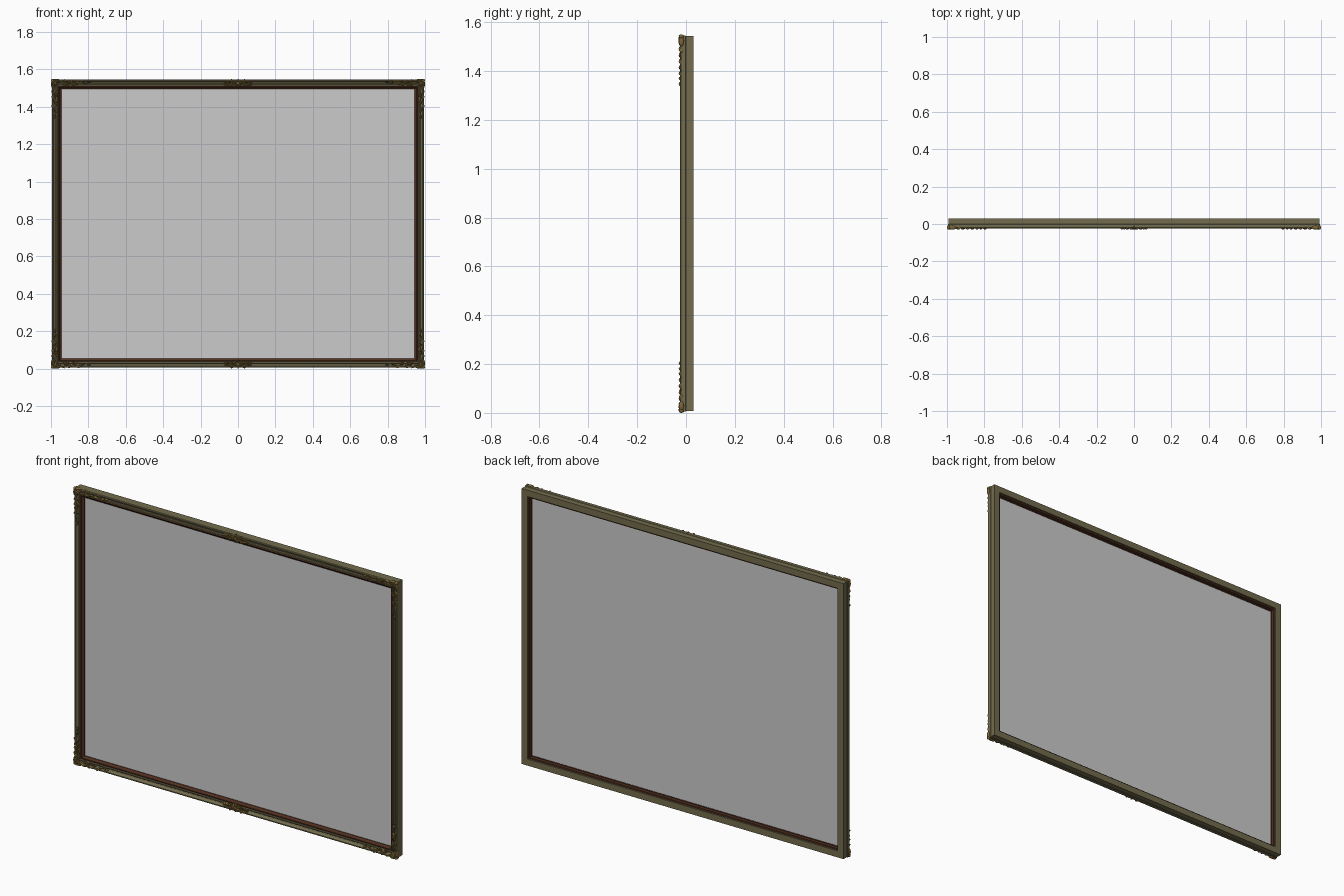
import bpy, bmesh
from math import sin, cos, pi, atan2, radians
from mathutils import Matrix, Vector

if "Cube" in bpy.data.objects:
    bpy.data.objects.remove(bpy.data.objects["Cube"])

HW, HH, ZC = 0.995, 0.77, 0.775      # frame half width, half height, centre height
OW, OH = 1.0, 0.775                  # outer limit of the ornaments


def material(name, rgb):
    m = bpy.data.materials.new(name)
    m.diffuse_color = (*rgb, 1)
    m.use_nodes = True
    m.node_tree.nodes["Principled BSDF"].inputs["Base Color"].default_value = m.diffuse_color
    return m


OLIVE = material("olive_gilt", (0.17, 0.15, 0.075))
BROWN = material("red_brown", (0.085, 0.03, 0.015))
GOLD = material("dark_gold", (0.2, 0.13, 0.035))


def add_mesh(name, bm, mat=None):
    me = bpy.data.meshes.new(name)
    bmesh.ops.recalc_face_normals(bm, faces=bm.faces)
    bm.to_mesh(me)
    bm.free()
    ob = bpy.data.objects.new(name, me)
    ob.location.z = ZC
    bpy.context.collection.objects.link(ob)
    if mat:
        me.materials.append(mat)
    return ob


def mitred_ring(name, profile, mat):
    """Sweep a closed (inset, y) profile around the rectangle."""
    bm = bmesh.new()
    rings = [[bm.verts.new((sx * (HW - d), y, sz * (HH - d)))
              for sx, sz in ((-1, -1), (1, -1), (1, 1), (-1, 1))] for d, y in profile]
    for i, a in enumerate(rings):
        b = rings[(i + 1) % len(rings)]
        for k in range(4):
            bm.faces.new((a[k], a[(k + 1) % 4], b[(k + 1) % 4], b[k]))
    return add_mesh(name, bm, mat)


def mirror(ob):
    m = ob.modifiers.new("mirror", 'MIRROR')
    m.use_axis = (True, False, True)
    m.use_bisect_axis = (False, False, False)
    m.use_mirror_merge = False
    for p in ob.data.polygons:
        p.use_smooth = True


def leaf(bm, pos, direction, length, width, y=-0.019, depth=0.011):
    """Flattened, pointed bead lying on the frame face."""
    a = -atan2(direction[1], direction[0])
    mat = (Matrix.Translation((pos[0], y, pos[1])) @ Matrix.Rotation(a, 4, 'Y')
           @ Matrix.Diagonal((length / 2, depth, width / 2, 1))
           @ Matrix.Rotation(radians(90), 4, 'Y'))
    bmesh.ops.create_uvsphere(bm, u_segments=10, v_segments=6, radius=1, matrix=mat)


def scrolls(name, paths, radius=0.003, y=-0.022):
    """Thin tubes along x-z paths, turned into one mirrored mesh."""
    cu = bpy.data.curves.new(name, 'CURVE')
    cu.dimensions = '3D'
    cu.bevel_depth, cu.bevel_resolution, cu.use_fill_caps = radius, 1, True
    for path in paths:
        sp = cu.splines.new('POLY')
        sp.points.add(len(path) - 1)
        for p, (x, z) in zip(sp.points, path):
            p.co = (x, y, z, 1)
    tmp = bpy.data.objects.new(name + "_path", cu)
    bpy.context.collection.objects.link(tmp)
    bpy.context.view_layer.update()
    bm = bmesh.new()
    me = tmp.to_mesh()
    bm.from_mesh(me)
    tmp.to_mesh_clear()
    bpy.data.objects.remove(tmp)
    mirror(add_mesh(name, bm, GOLD))


def spiral(c, r, start, turns=1.4, n=18):
    return [(c[0] + r * (1 - 0.75 * i / n) * cos(start + turns * 2 * pi * i / n),
             c[1] + r * (1 - 0.75 * i / n) * sin(start + turns * 2 * pi * i / n))
            for i in range(n + 1)]


# Outer moulding with stepped front
mitred_ring("frame_moulding", [
    (0.002, 0.03), (0.002, 0.0), (0.0, -0.002), (0.0, -0.02), (0.003, -0.024),
    (0.008, -0.024), (0.010, -0.018), (0.014, -0.013), (0.020, -0.011), (0.024, -0.014),
    (0.025, -0.019), (0.030, -0.019), (0.032, -0.013), (0.037, -0.012), (0.038, 0.03)], OLIVE)

# Brown inner liner
mitred_ring("inner_liner", [
    (0.032, -0.012), (0.037, -0.015), (0.040, -0.014), (0.042, -0.009), (0.050, -0.003),
    (0.050, 0.004), (0.046, 0.004), (0.046, 0.022), (0.034, 0.022)], BROWN)

# Flat picture panel
bm = bmesh.new()
w, h = HW - 0.047, HH - 0.047
bm.faces.new([bm.verts.new((x, 0.001, z)) for x, z in ((-w, -h), (w, -h), (w, h), (-w, h))])
add_mesh("picture_panel", bm)


# Corner ornaments: two leafy arms and a shell
def corner(u, v, swap):
    return (OW - v, OH - u) if swap else (OW - u, OH - v)


bm, paths = bmesh.new(), []
for swap in (False, True):
    paths.append([corner(u, 0.02 + 0.008 * sin(u * 75), swap)
                  for u in [0.035 + 0.165 * i / 30 for i in range(31)]])
    for i, u in enumerate((0.06, 0.085, 0.11, 0.135, 0.16, 0.18)):
        side = 1 if i % 2 else -1
        s = 1 - 0.08 * i
        a, b = corner(0, 0, swap), corner(1, 0.55 * side, swap)
        leaf(bm, corner(u, 0.02 + side * 0.009 * s, swap), (b[0] - a[0], b[1] - a[1]),
             0.032 * s, 0.010 * s)
        if i < 4:
            paths.append([corner(p, q, swap) for p, q in
                          spiral((u + 0.012, 0.021 - side * 0.010), 0.009 * s, i)])
    tip = corner(0.203, 0.02, swap)
    leaf(bm, tip, (0, 1) if swap else (1, 0), 0.02, 0.008)
for deg in (0, 22, 45, 68, 90):
    d = Vector((cos(radians(deg)), sin(radians(deg))))
    p = corner(0.006 + 0.022 * d.x, 0.006 + 0.022 * d.y, False)
    leaf(bm, p, -d, 0.042, 0.011)
leaf(bm, corner(0.009, 0.009, False), (1, 1), 0.018, 0.018)
mirror(add_mesh("corner_leaves", bm, GOLD))
scrolls("corner_scrolls", paths)

# Centre ornaments on the top and bottom rails
bm, paths = bmesh.new(), []
zc = OH - 0.024
leaf(bm, (0, zc), (1, 0), 0.022, 0.026)
for deg in (90, 50, 20, -20, -50, -90):
    d = Vector((cos(radians(deg)), sin(radians(deg))))
    leaf(bm, (0.016 * d.x, zc + 0.013 * d.y), d, 0.022, 0.009)
for i, x in enumerate((0.036, 0.052, 0.066)):
    for side in (-1, 1):
        leaf(bm, (x, zc + side * (0.010 - 0.002 * i)), (1, 0.5 * side), 0.024 - 0.003 * i, 0.008)
paths.append([(0.02 + 0.058 * i / 16, zc + 0.004 * sin(i * 0.7)) for i in range(17)])
for side in (-1, 1):
    paths.append(spiral((0.034, zc + side * 0.011), 0.009, side))
mirror(add_mesh("centre_leaves", bm, GOLD))
scrolls("centre_scrolls", paths)
